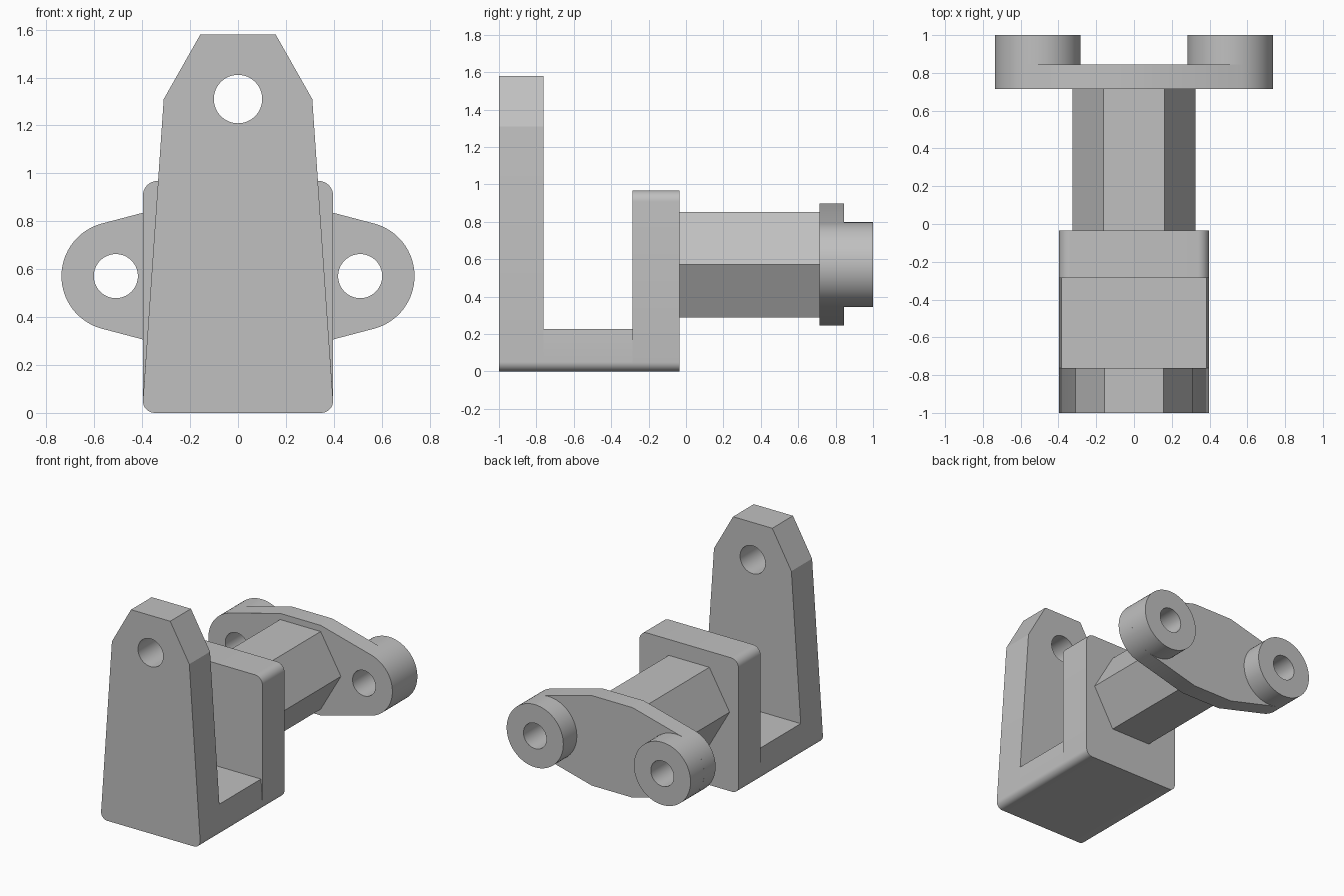
import bpy, bmesh
from math import sin, cos, radians, pi

if "Cube" in bpy.data.objects:
    bpy.data.objects.remove(bpy.data.objects["Cube"])

metal = bpy.data.materials.new("plain grey")
metal.diffuse_color = (0.53, 0.53, 0.53, 1)
metal.use_nodes = True
metal.node_tree.nodes["Principled BSDF"].inputs["Base Color"].default_value = metal.diffuse_color


def arc(cx, cz, r, a0, a1, n=8):
    """Points on an arc, angles in degrees."""
    angles = [radians(a0 + (a1 - a0) * i / n) for i in range(n + 1)]
    return [(cx + r * cos(a), cz + r * sin(a)) for a in angles]


def circle(cx, cz, r, n=64):
    return arc(cx, cz, r, 0, 360, n)[:-1]


def mirrored(half):
    """Close a right-hand half profile (bottom to top) with its mirror image."""
    return half + [(-x, z) for x, z in reversed(half) if abs(x) > 1e-5]


def slab(name, y0, y1, *outlines):
    """Extrude an xz outline, with optional holes, from y0 to y1."""
    curve = bpy.data.curves.new(name, 'CURVE')
    curve.dimensions = '2D'
    curve.fill_mode = 'BOTH'
    curve.extrude = (y1 - y0) / 2
    for pts in outlines:
        sp = curve.splines.new('POLY')
        sp.points.add(len(pts) - 1)
        for p, (x, z) in zip(sp.points, pts):
            p.co = (x, z, 0, 1)
        sp.use_cyclic_u = True
    obj = bpy.data.objects.new(name, curve)
    bpy.context.collection.objects.link(obj)
    obj.location.y = (y0 + y1) / 2
    obj.rotation_euler.x = pi / 2
    bpy.ops.object.select_all(action='DESELECT')
    obj.select_set(True)
    bpy.context.view_layer.objects.active = obj
    bpy.ops.object.convert(target='MESH')
    obj = bpy.context.object
    bm = bmesh.new()
    bm.from_mesh(obj.data)
    bmesh.ops.remove_doubles(bm, verts=bm.verts, dist=1e-5)
    bmesh.ops.recalc_face_normals(bm, faces=bm.faces)
    bm.to_mesh(obj.data)
    bm.free()
    obj.data.materials.clear()
    obj.data.materials.append(metal)
    bpy.ops.object.shade_smooth_by_angle(angle=radians(25))
    return obj


W, R = 0.397, 0.05                      # half width, bottom corner radius
foot = arc(W - R, R, R, -90, 0)

# Tall tapered front plate with pin hole
slab("front_plate", -1.0, -0.763,
     mirrored(foot + [(0.31, 1.31), (0.157, 1.58)]),
     circle(0, 1.31, 0.101))

# Floor of the bracket, following the same taper
slab("base_block", -0.763, -0.287, mirrored(foot + [(0.385, 0.226)]))

# Rounded back plate
slab("back_plate", -0.287, -0.035,
     mirrored(foot + arc(W - 0.06, 0.908, 0.06, 0, 90)))

# Hexagonal shaft
ZC, EAR_X, EAR_R, HOLE_R = 0.571, 0.51, 0.227, 0.092
slab("hex_shaft", -0.035, 0.714, circle(0, ZC, 0.325, 6))

# Flange with two rounded ears
slab("flange", 0.714, 0.845,
     mirrored([(0.163, ZC - 0.326)] + arc(EAR_X, ZC, EAR_R, -75, 75, 32)
              + [(0.163, ZC + 0.326)]),
     *[circle(s * EAR_X, ZC, HOLE_R) for s in (-1, 1)])

# Raised bosses on the ears
for side, s in (("left", -1), ("right", 1)):
    slab(side + "_boss", 0.845, 1.0,
         circle(s * EAR_X, ZC, EAR_R), circle(s * EAR_X, ZC, HOLE_R))
